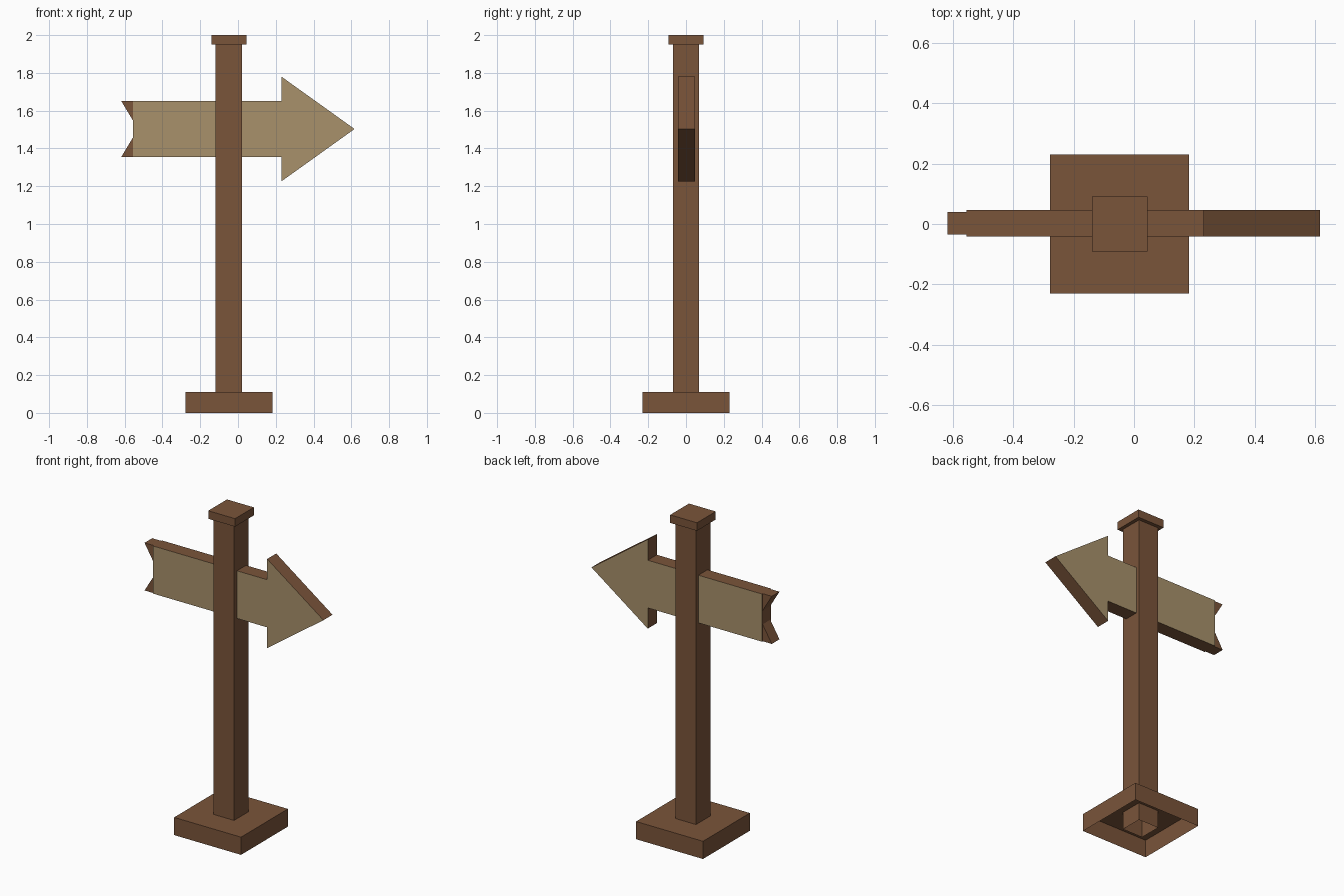
import bpy, bmesh

if "Cube" in bpy.data.objects:
    bpy.data.objects.remove(bpy.data.objects["Cube"])


def material(name, rgb):
    m = bpy.data.materials.new(name)
    m.diffuse_color = (*rgb, 1)
    m.use_nodes = True
    m.node_tree.nodes["Principled BSDF"].inputs["Base Color"].default_value = m.diffuse_color
    return m


BROWN = material("brown wood", (0.195, 0.089, 0.042))
TAN = material("tan board", (0.392, 0.283, 0.147))


def finish(name, bm, mats):
    bmesh.ops.recalc_face_normals(bm, faces=bm.faces)
    mesh = bpy.data.meshes.new(name)
    bm.to_mesh(mesh)
    bm.free()
    for m in mats:
        mesh.materials.append(m)
    obj = bpy.data.objects.new(name, mesh)
    bpy.context.collection.objects.link(obj)
    return obj


def block(name, half, z0, z1, open_bottom=False, x=-0.048):
    """Square block centred on the post axis."""
    bm = bmesh.new()
    bmesh.ops.create_cube(bm, size=1)
    for v in bm.verts:
        v.co = (x + v.co.x * 2 * half, v.co.y * 2 * half, z0 if v.co.z < 0 else z1)
    bmesh.ops.recalc_face_normals(bm, faces=bm.faces)
    if open_bottom:
        bottom = [f for f in bm.faces if f.normal.z < -0.5]
        bmesh.ops.delete(bm, geom=bottom, context='FACES')
    return finish(name, bm, [BROWN])


def prism(name, outline, y0, y1, mats):
    """Extrude an x-z outline along y; the last material goes on front and back."""
    bm = bmesh.new()
    face = bm.faces.new([bm.verts.new((x, y0, z)) for x, z in outline])
    ext = bmesh.ops.extrude_face_region(bm, geom=[face], use_keep_orig=True)
    for v in ext["geom"]:
        if isinstance(v, bmesh.types.BMVert):
            v.co.y = y1
    bm.normal_update()
    for f in bm.faces:
        f.material_index = len(mats) - 1 if abs(f.normal.y) > 0.5 else 0
    return finish(name, bm, mats)


# Hollow base and post, with a cap on top
block("base", 0.23, 0.0, 0.11, open_bottom=True)
block("post", 0.07, 0.0, 1.96, open_bottom=True)
block("cap", 0.092, 1.95, 2.0)

# Arrow board with tan faces and brown edges
MID = 1.503
half = [(-0.555, 0.148), (0.23, 0.148), (0.23, 0.277)]
arrow = [(x, MID + h) for x, h in half] + [(0.617, MID)]
arrow += [(x, MID - h) for x, h in reversed(half)]
prism("arrow_board", arrow, -0.042, 0.047, [BROWN, TAN])

# Two pointed tail prongs, slightly thinner than the board
for side, label in ((1, "upper"), (-1, "lower")):
    prong = [(-0.618, MID + side * 0.148), (-0.555, MID + side * 0.148),
             (-0.555, MID + side * 0.043)]
    prism(label + "_tail_prong", prong, -0.035, 0.04, [BROWN])
